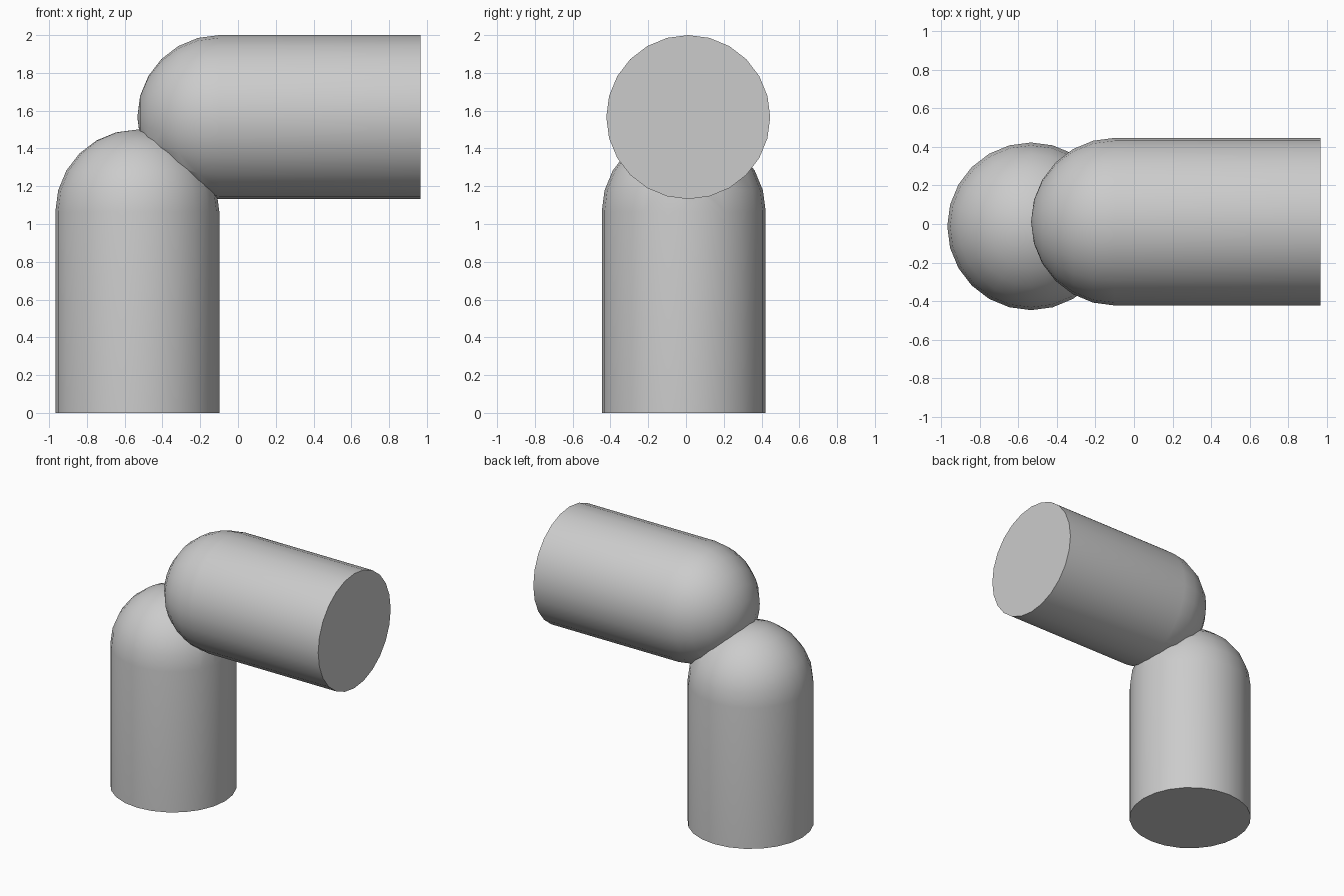
import bpy, bmesh, math
from mathutils import Matrix, Vector

if "Cube" in bpy.data.objects:
    bpy.data.objects.remove(bpy.data.objects["Cube"])

R = 0.434
SIDES = 24


def capsule(name, length, matrix):
    """Rod along +z: flat base at the origin, domed end centred at z = length."""
    bm = bmesh.new()
    pts = [(0, 0), (R, 0)]
    pts += [(R * math.cos(i * math.pi / 12), length + R * math.sin(i * math.pi / 12))
            for i in range(6)]
    pts.append((0, length + R))
    verts = [bm.verts.new((x, 0, z)) for x, z in pts]
    edges = [bm.edges.new(p) for p in zip(verts, verts[1:])]
    bmesh.ops.spin(bm, geom=verts + edges, cent=(0, 0, 0), axis=(0, 0, 1),
                   angle=math.tau, steps=SIDES, use_duplicate=False)
    bmesh.ops.remove_doubles(bm, verts=bm.verts[:], dist=1e-4)
    bmesh.ops.dissolve_limit(bm, angle_limit=0.01, verts=bm.verts[:], edges=bm.edges[:])
    bmesh.ops.transform(bm, matrix=matrix, verts=bm.verts[:])
    bmesh.ops.recalc_face_normals(bm, faces=bm.faces[:])
    mesh = bpy.data.meshes.new(name)
    bm.to_mesh(mesh)
    bm.free()
    obj = bpy.data.objects.new(name, mesh)
    bpy.context.collection.objects.link(obj)
    return obj


# Upright rod and horizontal rod, both with domed ends that meet at the elbow
elbow = capsule("elbow_joint", 1.066, Matrix.Translation((-0.533, -0.012, 0)))
arm = capsule("horizontal_rod", 1.066,
              Matrix.Translation((0.967, 0.012, 1.566)) @ Matrix.Rotation(-math.pi / 2, 4, 'Y'))

# Fuse the two rods into one solid
union = elbow.modifiers.new("fuse", 'BOOLEAN')
union.operation = 'UNION'
union.solver = 'EXACT'
union.object = arm
bpy.context.view_layer.objects.active = elbow
elbow.select_set(True)
bpy.ops.object.modifier_apply(modifier=union.name)
bpy.data.objects.remove(arm)

# Smooth surface with crisp end rims and crease
bpy.ops.object.shade_smooth_by_angle(angle=math.radians(30))
